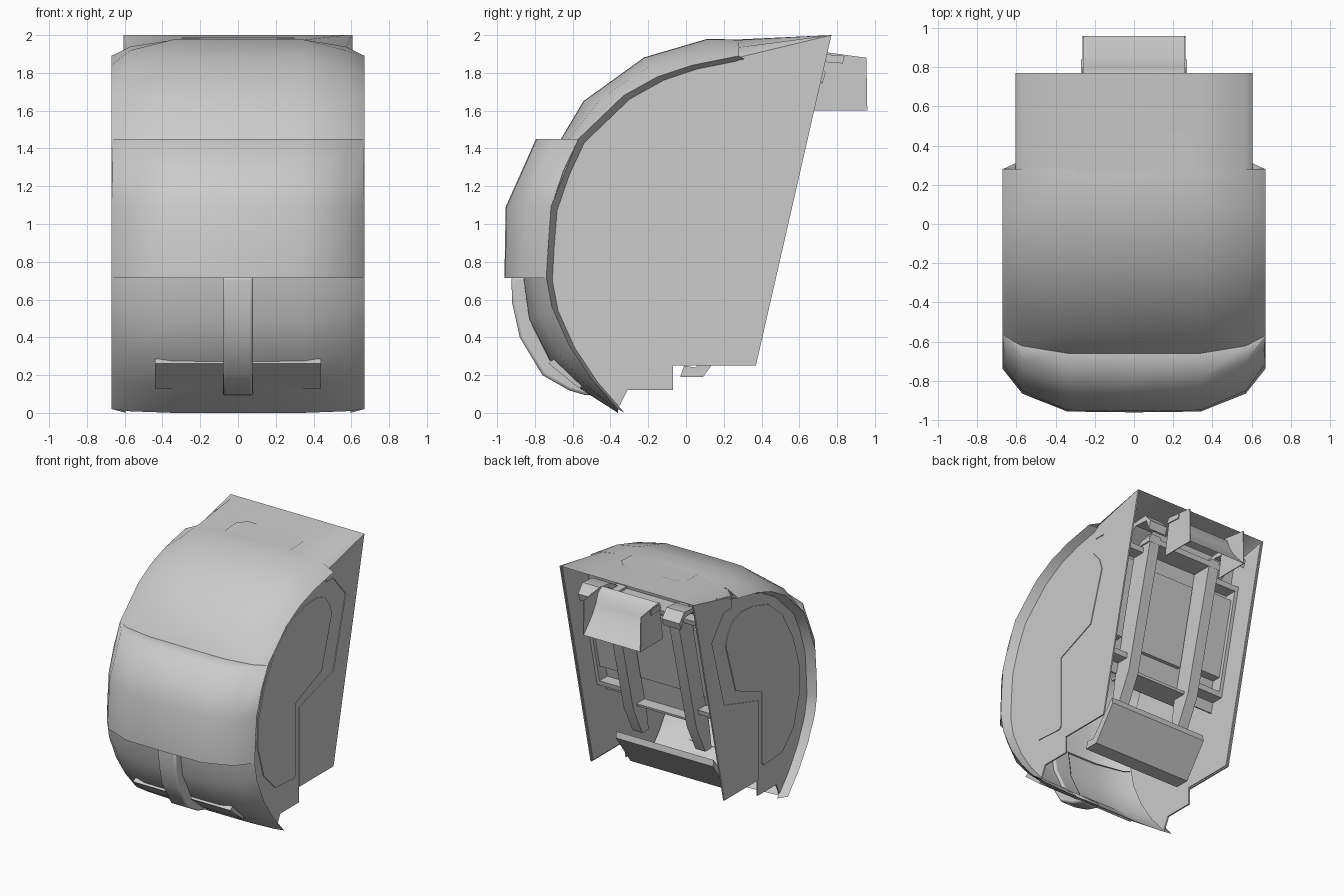
import bpy, math

if "Cube" in bpy.data.objects:
    bpy.data.objects.remove(bpy.data.objects["Cube"])


def make(name, verts, faces, angle=35):
    me = bpy.data.meshes.new(name)
    me.from_pydata(verts, [], faces)
    me.update()
    me.shade_smooth()
    me.set_sharp_from_angle(angle=math.radians(angle))
    ob = bpy.data.objects.new(name, me)
    bpy.context.collection.objects.link(ob)
    return ob


def prism(name, prof, x0, x1, mirror=False):
    """Extrude a (y, z) outline from x0 to x1, optionally mirrored to -x."""
    n = len(prof)
    v = [(x, y, z) for x in (x0, x1) for y, z in prof]
    f = [tuple(range(n))[::-1], tuple(range(n, 2 * n))]
    f += [(i, (i + 1) % n, n + (i + 1) % n, n + i) for i in range(n)]
    ob = make(name, v, f, 30)
    if mirror:
        ob.modifiers.new("Mirror", 'MIRROR').use_mirror_merge = False
    return ob


def grid(name, rows, angle=35):
    w = len(rows[0])
    f = [(r * w + i, r * w + i + 1, (r + 1) * w + i + 1, (r + 1) * w + i)
         for r in range(len(rows) - 1) for i in range(w - 1)]
    return make(name, [p for row in rows for p in row], f, angle)


SECTION = [(-.67, 0), (-.57, .58), (-.34, 1), (0, 1.02), (.34, 1), (.57, .58), (.67, 0)]


def bulge(name, rims, mids):
    """Domed sheet whose outer edges follow rims and whose centre follows mids."""
    rows = [[(x, a[0] + (b[0] - a[0]) * w, a[1] + (b[1] - a[1]) * w) for x, w in SECTION]
            for a, b in zip(rims, mids)]
    return grid(name, rows, 80)


def tilt(z, inset):
    """y on the sloping rear plane at height z, pushed inwards by inset."""
    return .37 + (z - .25) * .2286 - inset


def slab(name, x0, x1, z0, z1, outer, inner, mirror=False):
    """Block lying parallel to the rear plane."""
    prof = [(tilt(z0, outer), z0), (tilt(z1, outer), z1),
            (tilt(z1, inner), z1), (tilt(z0, inner), z0)]
    return prism(name, prof, x0, x1, mirror)


# Domed outer shell: lower, raised middle band, upper
low_rim = [(-.36, .02), (-.50, .18), (-.62, .36), (-.71, .56), (-.74, .72)]
low_mid = [(-.36, 0), (-.56, .13), (-.72, .28), (-.83, .5), (-.86, .72)]
up_rim = [(-.57, 1.45), (-.33, 1.68), (-.15, 1.78), (.03, 1.84), (.28, 1.89)]
up_mid = [(-.66, 1.45), (-.54, 1.65), (-.22, 1.88), (.11, 1.977), (.28, 1.975)]
band_rim = [(-.74, .715), (-.74, .715), (-.715, 1.09), (-.57, 1.45), (-.57, 1.45)]
band_mid = [(-.84, .715), (-.957, .715), (-.95, 1.09), (-.79, 1.45), (-.65, 1.45)]
bulge("lower_shell", low_rim, low_mid)
bulge("middle_band", band_rim, band_mid)
bulge("upper_shell", up_rim, up_mid)

# Rim wall stepping in from the shell edge to the side plates
rim = low_rim + [(-.73, .9), (-.715, 1.09), (-.65, 1.28)] + up_rim
lip = grid("shell_rim", [[(.595, y + .035, z - .02), (.63, y + .018, z - .01), (.67, y, z)]
                         for y, z in rim], 30)
lip.modifiers.new("Mirror", 'MIRROR')

# Side plates, rear side panels and inlaid side panels
prism("side_plate", rim + [(.76, 1.99), (.36, .26), (-.07, .26),
                           (-.07, .12), (-.31, .12)], .588, .6, True)
prism("rear_side_panel", [(.27, 1.88), (.77, 2), (.37, .25), (-.07, .25), (-.07, .9),
                          (.37, 1.03), (.53, 1.6), (.37, 1.79), (.28, 1.79)], .595, .606, True)
inlay = [(.15, 1.71), (.25, 1.68), (.32, 1.6), (.35, 1.51), (.22, 1.09), (-.12, .95),
         (-.12, .37), (-.14, .345), (-.38, .36), (-.53, .51), (-.61, .78), (-.60, 1.0),
         (-.52, 1.25), (-.38, 1.49), (-.20, 1.64), (0, 1.7)]
prism("side_inlay", inlay, .595, .606, True)

# Rear roof blending from the dome to a straight back edge, with a shallow raised patch
half = [(.606, 1.88), (.57, 1.935), (.34, 1.974)]
front = [(-x, .275, z) for x, z in half] + [(0, .275, 1.977)] + [(x, .275, z) for x, z in half[::-1]]
grid("rear_roof", [front, [(x, .77, 2) for x, y, z in front]], 60)
patch = [(-.3, .26), (.3, .26), (.3, .41), (.24, .47), (-.24, .47), (-.3, .41)]
make("roof_patch", [(x, y, 1.98 + (y - .26) * .046) for x, y in patch], [tuple(range(6))])

# Central front bumper strip and the lower vent lips
outer = [(-.925, .72), (-.92, .58), (-.88, .4), (-.76, .2), (-.62, .12), (-.52, .09)]
inner = [(-.48, .11), (-.70, .28), (-.81, .5), (-.84, .72)]
bumper = prism("front_bumper", outer + inner, -.08, .08)
bev = bumper.modifiers.new("Bevel", 'BEVEL')
bev.width = .015
bev.segments = 2
prism("vent_lip", [(-.728, .262), (-.70, .285), (-.55, .14), (-.566, .13)], .08, .44, True)

# Padded interior lining: recessed centre, rails, side pads with frames
slab("lining_sheet", -.59, .59, .78, 1.93, .30, .31)
slab("centre_pad", -.22, .22, 1.0, 1.62, .27, .30)
prism("centre_rail", [(tilt(1.8, .13), 1.8), (tilt(1.8, .3), 1.8), (tilt(.75, .31), .75),
                      (.14, .52), (.22, .52), (tilt(.75, .15), .75)], .24, .33, True)
slab("side_pad", .38, .57, 1.02, 1.62, .23, .30, True)
for z in (.86, 1.68):
    slab("side_cross_bar", .33, .59, z, z + .04, .2, .30, True)
slab("side_bracket", .56, .59, .86, 1.72, .2, .30, True)
slab("upper_ledge", -.34, .34, 1.74, 1.78, .13, .31)
prism("lower_shelf", [(tilt(.78, .2), .77), (tilt(.8, .2), .79), (.1, .79), (.1, .77)], -.3, .3)
prism("strap_guide", [(.42, 1.78), (.55, 1.86), (.68, 1.87), (.74, 1.8), (.72, 1.74),
                      (.69, 1.82), (.57, 1.83), (.46, 1.75)], .3, .46, True)

# Sloping lower cross plate between the sides
prism("cross_plate", [(.27, .5), (.28, .45), (.09, .19), (-.03, .19), (-.01, .25), (.05, .24)],
      -.44, .44)

# Rear neck cradle: concave sheet with side fins
curve = [(.72, 1.91), (.77, 1.88), (.80, 1.80), (.85, 1.72), (.96, 1.6)]
grid("neck_cradle", [[(-.26, y, z), (.26, y, z)] for y, z in curve], 50)
prism("cradle_fin", [(.72, 1.912), (.955, 1.88), (.96, 1.6), (.67, 1.6)], .255, .262, True)
prism("cradle_collar", [(.72, 1.9), (.84, 1.89), (.83, 1.85), (.7, 1.86)], .26, .27, True)
